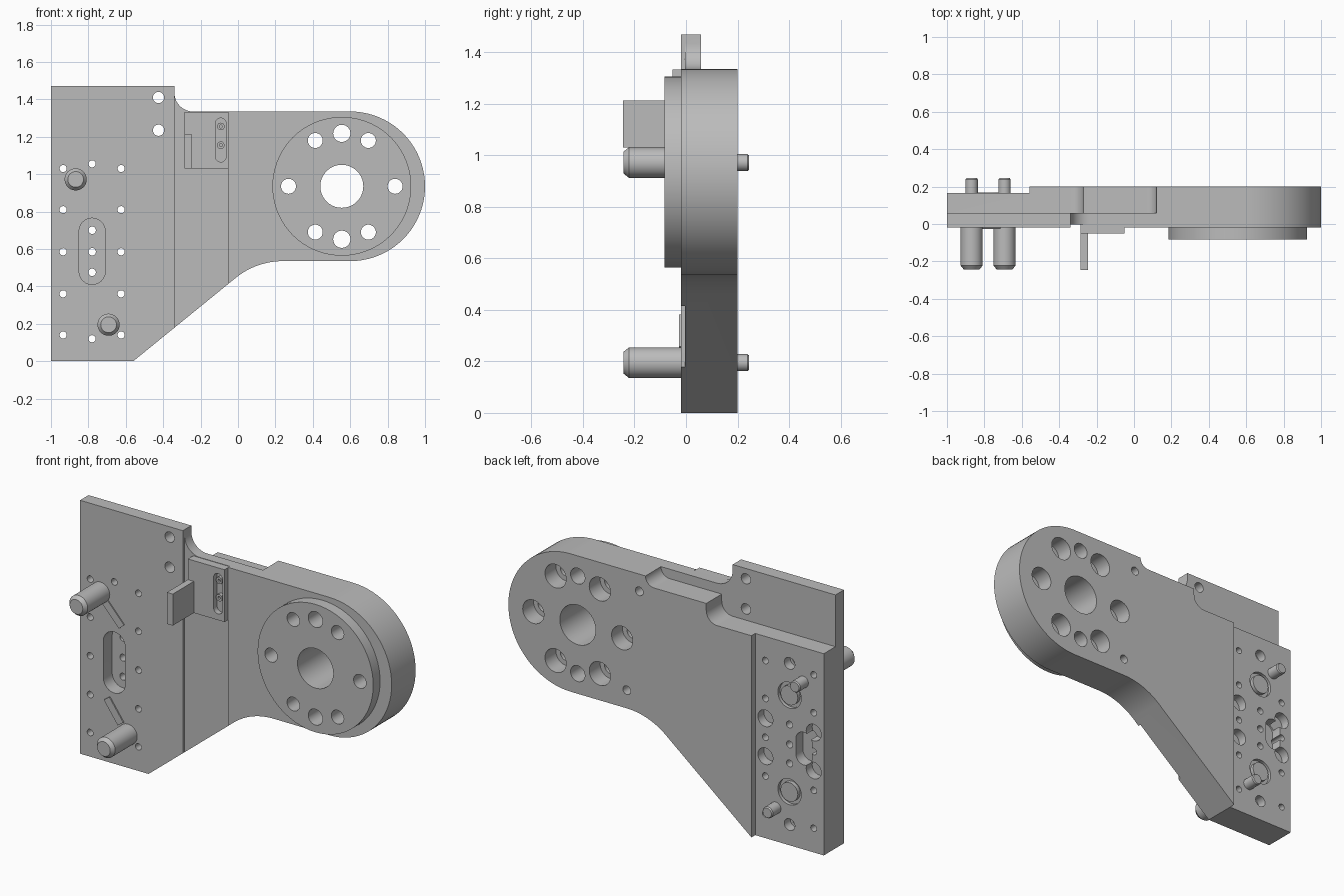
import bpy, bmesh, math

if "Cube" in bpy.data.objects:
    bpy.data.objects.remove(bpy.data.objects["Cube"], do_unlink=True)

grey = bpy.data.materials.new("machined_grey")
grey.use_nodes = True
GREY = (0.5, 0.5, 0.5, 1)
grey.diffuse_color = GREY
grey.node_tree.nodes["Principled BSDF"].inputs["Base Color"].default_value = GREY


def arc(cx, cz, r, a0, a1, n=12):
    angles = [math.radians(a0 + (a1 - a0) * i / n) for i in range(n + 1)]
    return [(cx + r * math.cos(a), cz + r * math.sin(a)) for a in angles]


def loft(name, sections):
    """Solid through matching (x, z) outlines, each at its own y."""
    bm = bmesh.new()
    rings = [[bm.verts.new((x, y, z)) for x, z in pts] for pts, y in sections]
    n = len(rings[0])
    for a, b in zip(rings, rings[1:]):
        for i in range(n):
            j = (i + 1) % n
            bm.faces.new((a[i], a[j], b[j], b[i]))
    bm.faces.new(rings[0])
    bm.faces.new(rings[-1])
    bmesh.ops.recalc_face_normals(bm, faces=bm.faces)
    mesh = bpy.data.meshes.new(name)
    bm.to_mesh(mesh)
    bm.free()
    mesh.materials.append(grey)
    obj = bpy.data.objects.new(name, mesh)
    bpy.context.collection.objects.link(obj)
    return obj


def prism(name, pts, y0, y1):
    return loft(name, [(pts, y0), (pts, y1)])


def box(name, x0, x1, y0, y1, z0, z1):
    return prism(name, [(x0, z0), (x1, z0), (x1, z1), (x0, z1)], y0, y1)


def lathe(name, x, z, rings, n=40):
    return loft(name, [(arc(x, z, r, 0, 360 - 360 / n, n - 1), y) for r, y in rings])


def cyl(name, x, z, r, y0, y1):
    return lathe(name, x, z, [(r, y0), (r, y1)])


def slot(name, x, z0, z1, r, y0, y1):
    pts = arc(x, z1 - r, r, 0, 180) + arc(x, z0 + r, r, 180, 360)
    return prism(name, pts, y0, y1)


def carve(target, cutters):
    """Subtract every cutter, then bake the result."""
    for c in cutters:
        c.hide_render = True
        mod = target.modifiers.new(c.name, "BOOLEAN")
        mod.operation, mod.solver, mod.object = "DIFFERENCE", "EXACT", c
    bpy.context.view_layer.update()
    deps = bpy.context.evaluated_depsgraph_get()
    baked = bpy.data.meshes.new_from_object(target.evaluated_get(deps))
    target.modifiers.clear()
    target.data = baked


FRONT, BACK = -0.02, 0.2
HUB_X, HUB_Z = 0.555, 0.935

# Main arm outline: tall plate, top fillet, round end, swept underside
outline = [(-1, 0), (-1, 1.47), (-0.34, 1.47)]
outline += arc(-0.24, 1.435, 0.1, 180, 270)
outline += arc(0.6, HUB_Z, 0.4, 90, -90, 40)
outline += arc(0.24, 0.135, 0.4, 90, 128)
outline += [(-0.56, 0)]
body = prism("arm_body", outline, FRONT, BACK)

# Stepped rear relief, rear pad and shallow front band
relief = [(-1.1, 1.17)] + arc(-0.34, 1.24, 0.07, 270, 360)
relief += [(-0.27, 1.28)] + arc(0.065, 1.335, 0.055, 270, 360)
relief += [(0.12, 1.6), (-1.1, 1.6)]
cuts = [prism("relief_cutter", relief, 0.058, 0.3),
        box("pad_cutter", -1.1, -0.56, 0.165, 0.3, -0.1, 1.6),
        box("band_cutter", -0.34, -0.05, -0.1, -0.004, -0.1, 1.6)]

# Hub holes, shared by the arm and the raised disc
hub_cuts = [cyl("bore_cutter", HUB_X, HUB_Z, 0.115, -0.3, 0.4)]
for s in (-1, 1):
    hub_cuts.append(cyl("hub_hole", HUB_X, HUB_Z + s * 0.283, 0.046, -0.3, 0.4))
    spots = [(s * 0.285, 0), (s * 0.142, 0.245), (s * 0.142, -0.245)]
    for dx, dz in spots:
        x, z = HUB_X + dx, HUB_Z + dz
        hub_cuts.append(cyl("hub_hole", x, z, 0.04, -0.3, 0.4))
        cuts.append(cyl("counterbore", x, z, 0.068, 0.1, 0.3))
for x, z in ((0.16, 1.235), (0.24, 0.64)):
    cuts.append(cyl("dowel_hole", x, z, 0.025, 0.12, 0.3))

# Mounting pad holes
for x in (-0.935, -0.625):
    for z in (1.03, 0.81, 0.585, 0.36, 0.14):
        cuts.append(cyl("pad_hole", x, z, 0.019, -0.3, 0.4))
    for z in (0.695, 0.475):
        cuts.append(cyl("pad_pocket", x, z, 0.048, 0.11, 0.3))
for z in (1.055, 0.12):
    cuts.append(cyl("pad_hole", -0.78, z, 0.019, -0.3, 0.4))
    cuts.append(cyl("pad_pocket", -0.78, z, 0.034, 0.11, 0.3))
for z in (0.7, 0.585, 0.475):
    cuts.append(cyl("slot_hole", -0.78, z, 0.02, -0.3, 0.4))
for z in (1.41, 1.235):
    cuts.append(cyl("plate_hole", -0.425, z, 0.03, -0.3, 0.4))
for z in (0.87, 0.31):
    cuts.append(cyl("insert_recess", -0.78, z, 0.075, 0.145, 0.3))
cuts.append(slot("front_slot", -0.78, 0.41, 0.765, 0.07, -0.3, 0.06))
cuts.append(slot("rear_slot", -0.872, 0.49, 0.68, 0.052, 0.1, 0.3))
carve(body, cuts + hub_cuts)

# Raised hub disc
disc = cyl("hub_disc", HUB_X, HUB_Z, 0.371, -0.083, FRONT)
disc.data = loft("hub_round", [(arc(HUB_X, HUB_Z, 0.371, 0, 355, 71), y)
                               for y in (-0.083, FRONT)]).data
bpy.data.objects.remove(bpy.data.objects["hub_round"])
carve(disc, hub_cuts)

# Bracket with slotted plate, fin and two screws
bracket = box("bracket_plate", -0.285, -0.05, -0.052, -0.004, 1.03, 1.333)
slit = slot("bracket_slot", -0.092, 1.065, 1.3, 0.028, -0.2, -0.02)
carve(bracket, [slit])
box("bracket_fin", -0.285, -0.247, -0.245, -0.052, 1.03, 1.213)
for z in (1.255, 1.155):
    screw = cyl("bracket_screw", -0.092, z, 0.02, -0.042, -0.02)
    socket = cyl("screw_socket", -0.092, z, 0.008, -0.2, -0.03)
    carve(screw, [socket])
    cuts.append(socket)

# Locating pins, with slim tails at the rear
for x, z in ((-0.868, 0.972), (-0.692, 0.195)):
    lathe("front_pin", x, z, [(0.042, -0.243), (0.059, -0.222), (0.059, FRONT)])
    lathe("rear_pin", x, z, [(0.033, 0.14), (0.033, 0.238), (0.028, 0.245)])

# Diagonal key bars beside the pins
for x0, z0, x1, z1 in ((-0.835, 0.925, -0.73, 0.81), (-0.825, 0.37, -0.735, 0.245)):
    d = math.hypot(x1 - x0, z1 - z0)
    nx, nz = (z1 - z0) / d * 0.022, (x0 - x1) / d * 0.022
    bar = [(x0 + nx, z0 + nz), (x1 + nx, z1 + nz), (x1 - nx, z1 - nz), (x0 - nx, z0 - nz)]
    prism("key_bar", bar, -0.027, FRONT)

# Rear round inserts
for z in (0.87, 0.31):
    cyl("rear_insert", -0.78, z, 0.055, 0.14, 0.168)

# Remove cutters and finish shading
for c in set(cuts + hub_cuts + [slit]):
    bpy.data.objects.remove(c, do_unlink=True)
bpy.ops.object.select_all(action="DESELECT")
for o in bpy.context.scene.objects:
    if o.type == "MESH":
        o.select_set(True)
        bpy.context.view_layer.objects.active = o
bpy.ops.object.shade_smooth_by_angle(angle=math.radians(25))
